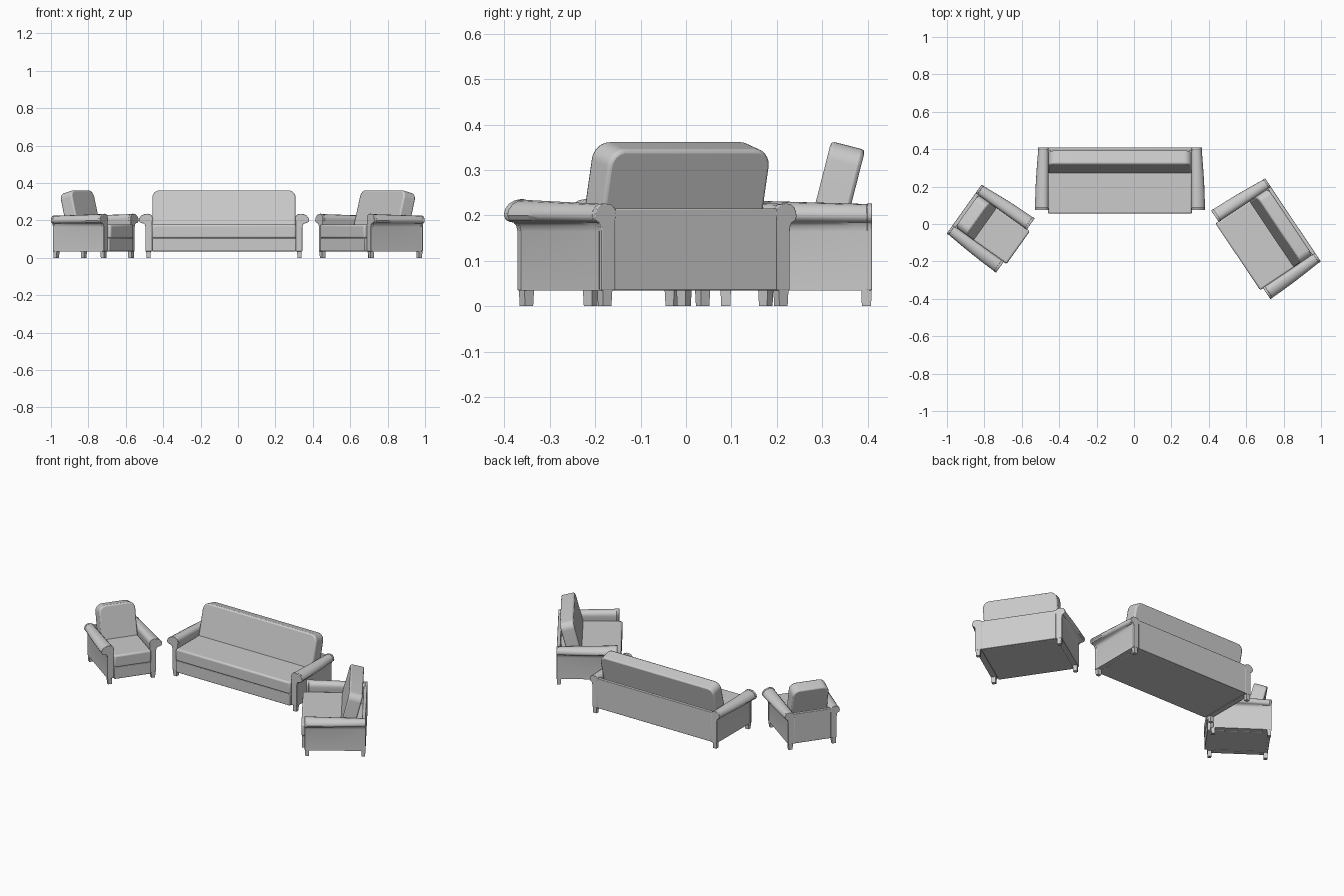
import bpy, bmesh, math
from mathutils import Matrix, Vector

if "Cube" in bpy.data.objects:
    bpy.data.objects.remove(bpy.data.objects["Cube"])

DEPTH = 0.355
TILT = math.radians(-14.3)

# Arm cross-section: (outward offset, height), scrolled over at the top
ARM = [(0.0, 0.035), (0.0, 0.19), (-0.003, 0.207), (0.0, 0.221), (0.009, 0.231),
       (0.023, 0.2345), (0.04, 0.232), (0.056, 0.224), (0.066, 0.212), (0.069, 0.2),
       (0.064, 0.19), (0.054, 0.186), (0.043, 0.184), (0.036, 0.177), (0.033, 0.165),
       (0.033, 0.035)]


def finish(name, bm, frame, smooth=True, bevel=0.0, segs=3):
    bmesh.ops.recalc_face_normals(bm, faces=bm.faces)
    me = bpy.data.meshes.new(name)
    bm.to_mesh(me)
    bm.free()
    ob = bpy.data.objects.new(name, me)
    bpy.context.collection.objects.link(ob)
    ob.matrix_world = frame
    if bevel:
        mod = ob.modifiers.new("soft_edges", 'BEVEL')
        mod.width, mod.segments = bevel, segs
        mod.limit_method, mod.angle_limit = 'ANGLE', math.radians(40)
    if smooth:
        bpy.ops.object.select_all(action='DESELECT')
        bpy.context.view_layer.objects.active = ob
        ob.select_set(True)
        bpy.ops.object.shade_smooth_by_angle(angle=math.radians(40))
    return ob


def box(name, lo, hi, frame, bevel=0.0, taper=1.0):
    bm = bmesh.new()
    bmesh.ops.create_cube(bm, size=1)
    lo, hi = Vector(lo), Vector(hi)
    for v in bm.verts:
        k = taper if v.co.z < 0 else 1.0
        p = Vector((v.co.x * k, v.co.y * k, v.co.z))
        v.co = (lo + hi) / 2 + Vector(a * b for a, b in zip(p, hi - lo))
    return finish(name, bm, frame, bevel > 0, bevel)


def loft(name, rings, frame, bevel=0.0):
    bm = bmesh.new()
    vs = [[bm.verts.new(p) for p in r] for r in rings]
    n = len(vs[0])
    for a, b in zip(vs, vs[1:]):
        for i in range(n):
            j = (i + 1) % n
            bm.faces.new((a[i], a[j], b[j], b[i]))
    bm.faces.new(vs[0])
    bm.faces.new(vs[-1])
    return finish(name, bm, frame, True, bevel, 2)


def arm_ring(hw, side, y, grow=0.0):
    # the scroll flares outward towards the front
    t = min(1, max(0, -y / 0.335))
    f = 0.7 + 0.3 * math.sin(t * math.pi / 2)
    ring = []
    for u, z in ARM:
        if u > 0.034:
            u = 0.033 + (u - 0.033) * (f - 0.4) / 0.6
        if z > 0.19:
            z = 0.19 + (z - 0.19) * (0.78 + 0.22 * t)
        if grow:
            u += grow if u > 0.02 else -grow
            z += grow if z > 0.2 else 0
        ring.append((side * (hw + u), y, z))
    return ring


def backrest(hw, frame):
    w, h, r = hw - 0.002, 0.251, 0.04
    pts = [(-w, 0), (w, 0)]
    for cx, a0 in ((w - r, 0), (-w + r, 90)):
        for i in range(9):
            a = math.radians(a0 + i * 90 / 8)
            pts.append((cx + r * math.cos(a), h - r + r * math.sin(a)))
    m = Matrix.Translation((0, -0.152, 0.12)) @ Matrix.Rotation(TILT, 4, 'X')
    rings = [[m @ Vector((x, y, z)) for x, z in pts] for y in (0, 0.077)]
    loft("back_cushion", rings, frame, 0.008)


def seating(hw, x, y, angle):
    frame = Matrix.Translation((x, y, 0)) @ Matrix.Rotation(math.radians(angle), 4, 'Z')
    # body: base, seat cushion, back panel, back cushion
    box("seat_base", (-hw, -DEPTH + 0.003, 0.035), (hw, -0.015, 0.105), frame, 0.004)
    box("seat_cushion", (-hw, -DEPTH, 0.105), (hw, -0.07, 0.178), frame, 0.010)
    box("back_panel", (-hw, -0.02, 0.035), (hw, 0, 0.215), frame, 0.003)
    backrest(hw, frame)
    for s in (-1, 1):
        # scrolled arm with a trim band at each end
        stations = [-0.33 + 0.324 * i / 8 for i in range(9)]
        loft("arm", [arm_ring(hw, s, q) for q in stations], frame)
        loft("arm_front_trim", [arm_ring(hw, s, q, 0.0015) for q in (-0.336, -0.322)], frame, 0.002)
        loft("arm_back_trim", [arm_ring(hw, s, q, 0.0015) for q in (-0.012, 0.0)], frame, 0.002)
        # short legs under the arm ends
        for name, q in (("front_leg", -0.334), ("back_leg", -0.024)):
            xs = sorted((s * (hw + 0.006), s * (hw + 0.031)))
            box(name, (xs[0], q, 0), (xs[1], q + 0.023, 0.037), frame, 0, 0.88)


seating(0.385, -0.075, 0.41, 0)          # long sofa
seating(0.215, 0.850, 0.022, -56.2)      # two-seat sofa
seating(0.108, -0.908, 0.080, 54.5)      # armchair
